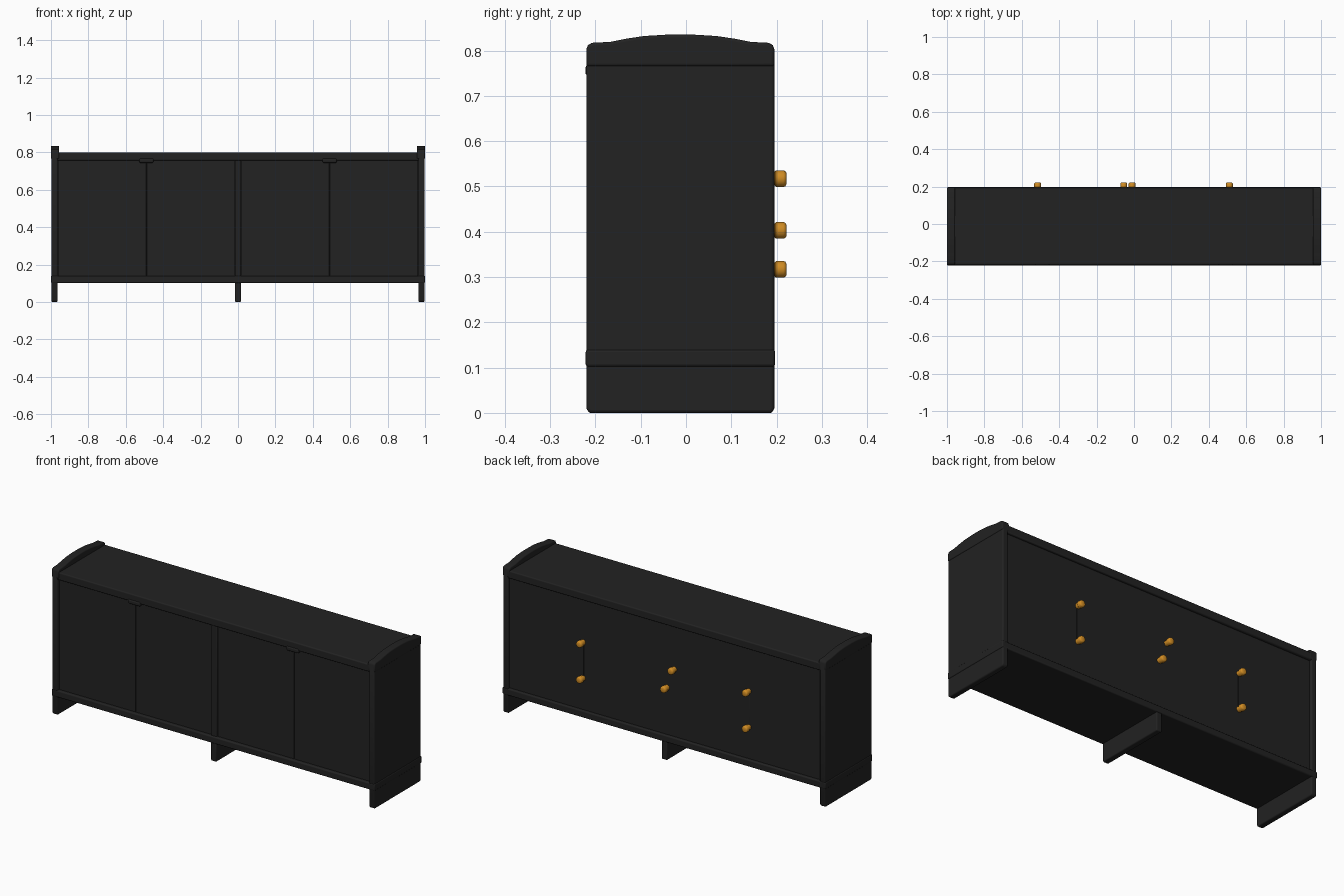
import bpy, bmesh, math

if "Cube" in bpy.data.objects:
    bpy.data.objects.remove(bpy.data.objects["Cube"])


def material(name, rgb):
    m = bpy.data.materials.new(name)
    m.diffuse_color = (*rgb, 1)
    m.use_nodes = True
    m.node_tree.nodes["Principled BSDF"].inputs["Base Color"].default_value = m.diffuse_color
    return m


BLACK = material("charcoal_black", (0.016, 0.016, 0.016))
ORANGE = material("amber_orange", (0.65, 0.27, 0.018))


def finish(name, bm, mat, bevel):
    bmesh.ops.recalc_face_normals(bm, faces=bm.faces)
    me = bpy.data.meshes.new(name)
    bm.to_mesh(me)
    bm.free()
    ob = bpy.data.objects.new(name, me)
    bpy.context.collection.objects.link(ob)
    me.materials.append(mat)
    if bevel:
        b = ob.modifiers.new("soft_edges", 'BEVEL')
        b.width = bevel
        b.segments = 3
        b.limit_method = 'ANGLE'
        b.angle_limit = math.radians(40)
    bpy.ops.object.select_all(action='DESELECT')
    ob.select_set(True)
    bpy.context.view_layer.objects.active = ob
    bpy.ops.object.shade_smooth_by_angle(angle=math.radians(40))
    return ob


def box(name, x0, x1, y0, y1, z0, z1, bevel=0.004, mat=BLACK):
    bm = bmesh.new()
    bmesh.ops.create_cube(bm, size=1)
    for v in bm.verts:
        v.co = (x1 if v.co.x > 0 else x0,
                y1 if v.co.y > 0 else y0,
                z1 if v.co.z > 0 else z0)
    return finish(name, bm, mat, bevel)


def extrude_x(name, profile, x0, x1, bevel):
    bm = bmesh.new()
    face = bm.faces.new([bm.verts.new((x0, y, z)) for y, z in profile])
    out = bmesh.ops.extrude_face_region(bm, geom=[face])
    for v in out["geom"]:
        if isinstance(v, bmesh.types.BMVert):
            v.co.x = x1
    return finish(name, bm, BLACK, bevel)


# Side panels with gently arched top and rounded corners
FRONT, BACK = -0.22, 0.195
half = [(0.2075, 0.010), (0.2045, 0.003), (0.1975, 0.0)]   # lower corner
crown = [(0.2075, 0.803), (0.204, 0.812), (0.195, 0.817), (0.155, 0.819),
         (0.12, 0.826), (0.08, 0.832), (0.03, 0.835)]
right = half[::-1] + crown
mid = (FRONT + BACK) / 2
profile = [(mid + y, z) for y, z in right] + [(mid - y, z) for y, z in right[::-1]]
for s, side in ((-1, "left"), (1, "right")):
    extrude_x(side + "_side_panel", profile, s * 0.964, s * 0.997, 0.006)
    # thicker upper rim of the side
    rim = [p for p in profile if p[1] > 0.8]
    rim = [(rim[0][0], 0.765)] + rim + [(rim[-1][0], 0.765)]
    extrude_x(side + "_top_rim", rim, s * 0.956, s * 1.0, 0.006)

# Horizontal boards
box("top_board", -0.975, 0.975, -0.217, 0.194, 0.757, 0.80, 0.006)
box("bottom_board", -1.0, 1.0, -0.2215, 0.1965, 0.102, 0.14, 0.006)

# Centre foot and divider
box("centre_foot", -0.017, 0.017, -0.217, 0.192, 0.0, 0.12, 0.006)
box("centre_divider", -0.017, 0.017, -0.212, 0.18, 0.13, 0.77, 0.005)

# Doors, two each side of the divider, and their finger pulls
for s, side in ((-1, "left"), (1, "right")):
    for n, (a, b) in enumerate(((0.018, 0.4885), (0.4905, 0.962))):
        x0, x1 = sorted((s * a, s * b))
        box(f"{side}_door_{n + 1}", x0, x1, -0.204, -0.186, 0.138, 0.759, 0.0015)
    box(side + "_finger_pull", s * 0.49 - 0.038, s * 0.49 + 0.038,
        -0.222, -0.195, 0.744, 0.768, 0.007)

# Recessed back panel
box("back_panel", -0.97, 0.97, 0.165, 0.181, 0.13, 0.765, 0.0)

# Slim seat strips behind the knobs
for x in (-0.515, 0.51):
    box("knob_strip", x - 0.006, x + 0.006, 0.178, 0.184, 0.317, 0.517, 0.001)

# Back knobs
for i, (x, z) in enumerate(((-0.515, 0.517), (-0.515, 0.317), (-0.055, 0.517),
                            (-0.01, 0.403), (0.51, 0.517), (0.51, 0.317))):
    bm = bmesh.new()
    rings = []
    for y, r in ((0.179, 0.015), (0.196, 0.0155), (0.199, 0.0185),
                 (0.215, 0.0185), (0.2195, 0.0165), (0.222, 0.012)):
        rings.append([bm.verts.new((x + r * math.cos(k * math.tau / 20), y,
                                    z + r * math.sin(k * math.tau / 20)))
                      for k in range(20)])
    for a, b in zip(rings, rings[1:]):
        for k in range(20):
            j = (k + 1) % 20
            bm.faces.new((a[k], a[j], b[j], b[k]))
    bm.faces.new(rings[0])
    bm.faces.new(rings[-1])
    finish(f"knob_{i + 1}", bm, ORANGE, 0)
